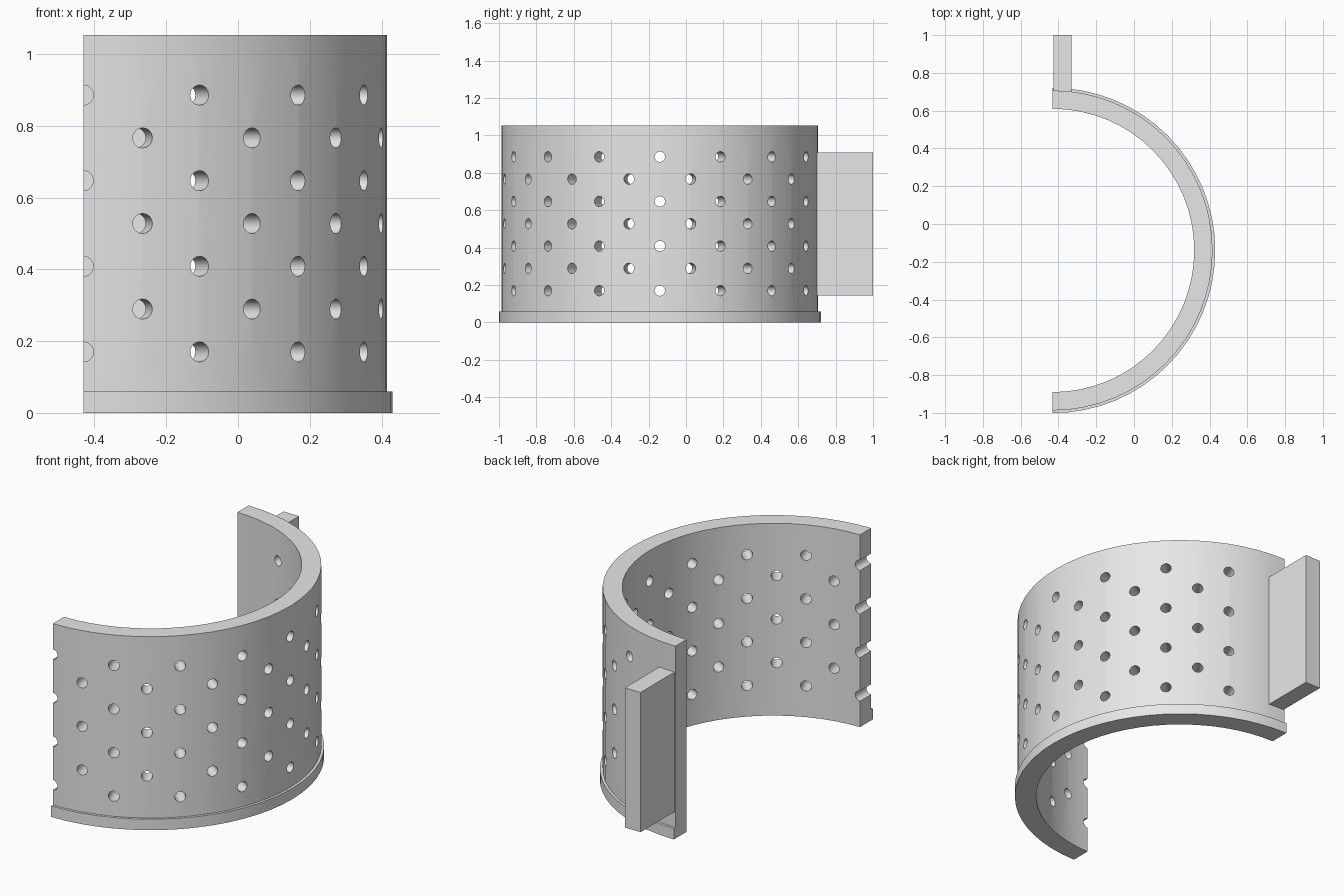
import bpy
import bmesh
import math
from mathutils import Matrix, Vector

if "Cube" in bpy.data.objects:
    bpy.data.objects.remove(bpy.data.objects["Cube"], do_unlink=True)

CENTRE = Vector((-0.431, -0.14, 0))
R_IN, R_OUT, R_RIM = 0.75, 0.847, 0.861
HEIGHT, RIM_HEIGHT = 1.053, 0.06
HOLE_RADIUS = 0.028
STEP = math.radians(22.5)

grey = bpy.data.materials.new("plain grey")
grey.use_nodes = True
grey.diffuse_color = (0.8, 0.8, 0.8, 1)
grey.node_tree.nodes["Principled BSDF"].inputs["Base Color"].default_value = (0.8, 0.8, 0.8, 1)


def make_object(name, bm):
    bmesh.ops.recalc_face_normals(bm, faces=bm.faces)
    mesh = bpy.data.meshes.new(name)
    bm.to_mesh(mesh)
    bm.free()
    mesh.materials.append(grey)
    obj = bpy.data.objects.new(name, mesh)
    bpy.context.collection.objects.link(obj)
    return obj


def select_only(obj):
    bpy.ops.object.select_all(action="DESELECT")
    obj.select_set(True)
    bpy.context.view_layer.objects.active = obj


# Half-round wall with its bottom rim: one profile swept through 180 degrees
profile = [(R_IN, 0), (R_RIM, 0), (R_RIM, RIM_HEIGHT),
           (R_OUT, RIM_HEIGHT), (R_OUT, HEIGHT), (R_IN, HEIGHT)]
segments = 32
bm = bmesh.new()
rings = []
for i in range(segments + 1):
    a = math.pi * (i / segments - 0.5)
    rings.append([bm.verts.new(CENTRE + Vector((r * math.cos(a), r * math.sin(a), z)))
                  for r, z in profile])
for ring, after in zip(rings, rings[1:]):
    for j in range(len(profile)):
        k = (j + 1) % len(profile)
        bm.faces.new((ring[j], after[j], after[k], ring[k]))
bm.faces.new(rings[0])
bm.faces.new(rings[-1])
wall = make_object("half_round_wall", bm)

# Radial hole cutters in seven staggered rows
bm = bmesh.new()
for row in range(7):
    z = 0.17 + row * 0.1193
    odd = row % 2
    for i in range(8 - odd):
        a = -math.pi / 2 + (i + odd / 2) * STEP
        place = (Matrix.Translation(CENTRE + Vector((0, 0, z)))
                 @ Matrix.Rotation(a, 4, "Z")
                 @ Matrix.Translation((0.8, 0, 0))
                 @ Matrix.Rotation(math.pi / 2, 4, "Y"))
        bmesh.ops.create_cone(bm, cap_ends=True, segments=16, radius1=HOLE_RADIUS,
                              radius2=HOLE_RADIUS, depth=0.3, matrix=place)
cutter = make_object("hole_cutter", bm)
cutter.hide_render = True

select_only(wall)
cut = wall.modifiers.new("holes", "BOOLEAN")
cut.operation = "DIFFERENCE"
cut.solver = "EXACT"
cut.object = cutter
bpy.ops.object.modifier_apply(modifier=cut.name)
bpy.data.objects.remove(cutter, do_unlink=True)
bpy.ops.object.shade_smooth_by_angle(angle=math.radians(30))

# Flat mounting tab behind one end of the wall
low, high = Vector((-0.425, 0.68, 0.145)), Vector((-0.33, 1.0, 0.91))
bm = bmesh.new()
bmesh.ops.create_cube(bm, size=1, matrix=Matrix.Translation((low + high) / 2)
                      @ Matrix.Diagonal((*(high - low), 1)))
make_object("mounting_tab", bm)
